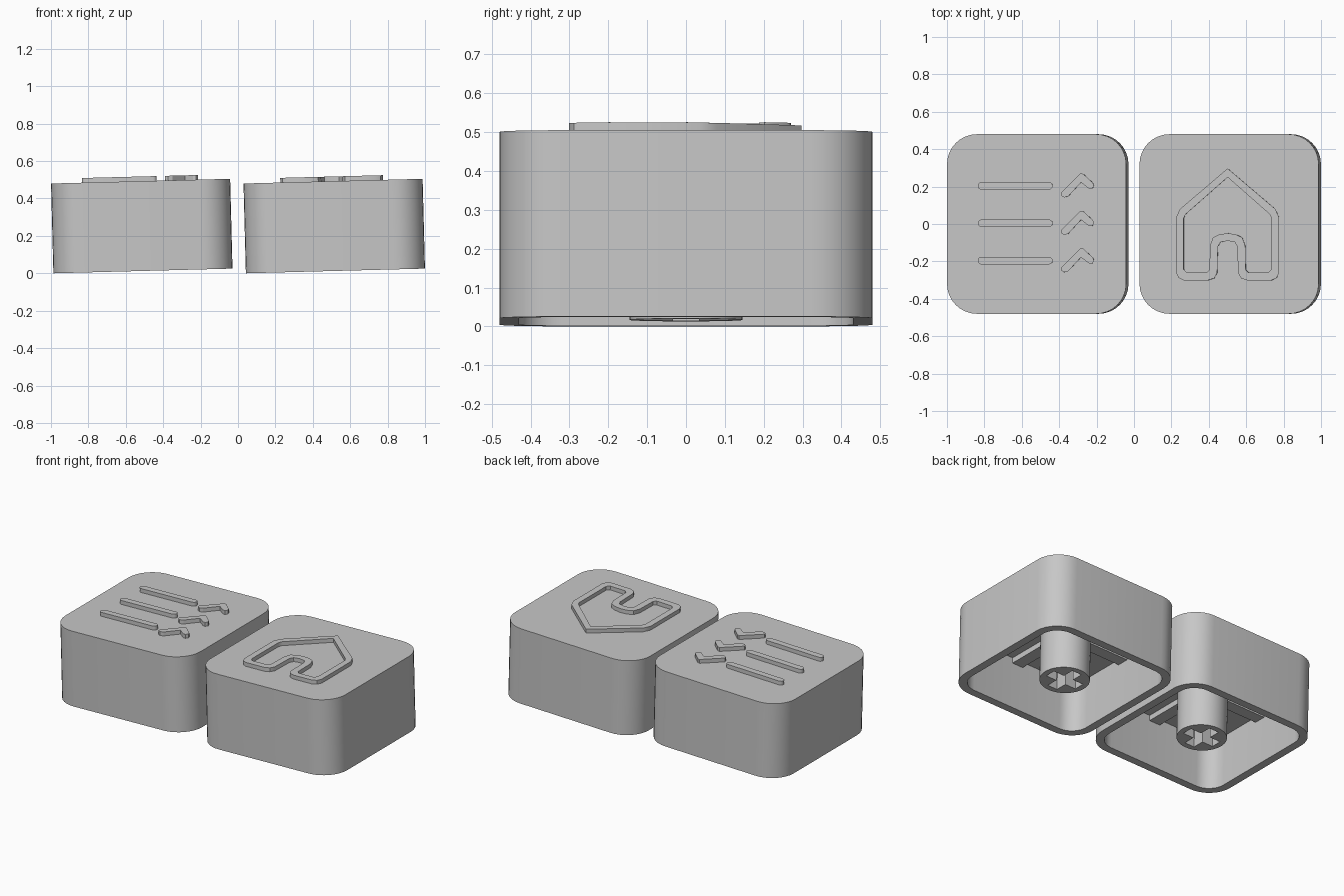
import bpy
import bmesh
from math import cos, sin, pi, radians
from mathutils import Matrix

cube = bpy.data.objects.get("Cube")
if cube:
    bpy.data.objects.remove(cube, do_unlink=True)

HALF_X, HALF_Y, HEIGHT = 0.479, 0.48, 0.48
WALL, CEILING, RIB_BOTTOM = 0.05, 0.33, 0.295
TILT = radians(-1.5)

grey = bpy.data.materials.new("grey plastic")
grey.use_nodes = True
colour = (0.57, 0.57, 0.57, 1)
grey.diffuse_color = colour
grey.node_tree.nodes["Principled BSDF"].inputs["Base Color"].default_value = colour


def rounded_rect(hx, hy, r, cx=0, cy=0, steps=8):
    pts = []
    for q, (sx, sy) in enumerate([(1, 1), (-1, 1), (-1, -1), (1, -1)]):
        for i in range(steps + 1):
            a = (q + i / steps) * pi / 2
            pts.append((cx + sx * (hx - r) + r * cos(a), cy + sy * (hy - r) + r * sin(a)))
    return pts


def rect(hx, hy):
    return [(hx, hy), (-hx, hy), (-hx, -hy), (hx, -hy)]


def mirrored(half):
    return half + [(-x, y) for x, y in reversed(half) if abs(x) > 1e-6]


def finish(obj, place):
    obj.data.materials.clear()
    obj.data.materials.append(grey)
    obj.matrix_world = place
    bpy.ops.object.select_all(action='DESELECT')
    obj.select_set(True)
    bpy.context.view_layer.objects.active = obj
    bpy.ops.object.shade_smooth_by_angle(angle=radians(30))


def plate(name, outlines, z0, z1, place):
    """Extrude flat outlines; an outline inside another becomes a hole."""
    curve = bpy.data.curves.new(name, 'CURVE')
    curve.dimensions = '2D'
    curve.fill_mode = 'BOTH'
    curve.extrude = (z1 - z0) / 2
    for pts in outlines:
        spline = curve.splines.new('POLY')
        spline.points.add(len(pts) - 1)
        for p, (x, y) in zip(spline.points, pts):
            p.co = (x, y, 0, 1)
        spline.use_cyclic_u = True
    obj = bpy.data.objects.new(name, curve)
    bpy.context.collection.objects.link(obj)
    bpy.ops.object.select_all(action='DESELECT')
    obj.select_set(True)
    bpy.context.view_layer.objects.active = obj
    bpy.ops.object.convert(target='MESH')
    obj = bpy.context.view_layer.objects.active
    bm = bmesh.new()
    bm.from_mesh(obj.data)
    bmesh.ops.translate(bm, verts=bm.verts, vec=(0, 0, (z0 + z1) / 2))
    bmesh.ops.remove_doubles(bm, verts=bm.verts, dist=1e-5)
    bmesh.ops.recalc_face_normals(bm, faces=bm.faces)
    bm.to_mesh(obj.data)
    bm.free()
    finish(obj, place)


def shell(name, place):
    """Hollow cap: ceiling, inner wall, rim, outer wall and top."""
    outer = rounded_rect(HALF_X, HALF_Y, 0.16)
    inner = rounded_rect(HALF_X - WALL, HALF_Y - WALL, 0.11)
    bm = bmesh.new()
    loops = [[bm.verts.new((x, y, z)) for x, y in pts]
             for pts, z in ((inner, CEILING), (inner, 0), (outer, 0), (outer, HEIGHT))]
    for a, b in zip(loops, loops[1:]):
        for i in range(len(a)):
            j = (i + 1) % len(a)
            bm.faces.new((a[i], a[j], b[j], b[i]))
    bm.faces.new(loops[0])
    bm.faces.new(loops[-1])
    bmesh.ops.recalc_face_normals(bm, faces=bm.faces)
    mesh = bpy.data.meshes.new(name)
    bm.to_mesh(mesh)
    bm.free()
    obj = bpy.data.objects.new(name, mesh)
    bpy.context.collection.objects.link(obj)
    finish(obj, place)


def keycap(side, x):
    place = (Matrix.Translation((x, 0, HEIGHT / 2 + 0.0125))
             @ Matrix.Rotation(TILT, 4, 'Y')
             @ Matrix.Translation((0, 0, -HEIGHT / 2)))
    shell(side + "_cap_shell", place)
    # Stem with a cross-shaped socket
    w, l = 0.034, 0.109
    half = [(l, -w), (l, w), (w, w), (w, l), (-w, l), (-w, w), (-l, w)]
    cross = half + [(-l, -w), (-w, -w), (-w, -l), (w, -l), (w, -w)]
    circle = [(0.145 * cos(a), 0.145 * sin(a)) for a in (i * pi / 24 for i in range(48))]
    plate(side + "_stem", [circle, cross], 0.004, CEILING + 0.005, place)
    # Crossing ribs under the ceiling
    reach = HALF_X - WALL + 0.01
    plate(side + "_rib_across", [rect(reach, 0.038)], RIB_BOTTOM, CEILING + 0.01, place)
    plate(side + "_rib_along", [rect(0.038, reach)], RIB_BOTTOM, CEILING + 0.01, place)
    return place


right_place = keycap("right", -0.5145)
left_place = keycap("left", 0.5145)
Z0, Z1 = HEIGHT - 0.005, HEIGHT + 0.025

# Raised list symbol: three bars, each with a tick
tick = [(0.13, -0.045), (0.235, 0.06), (0.25, 0.058), (0.302, 0.01), (0.308, -0.008),
        (0.296, -0.022), (0.28, -0.02), (0.238, 0.012), (0.17, -0.062), (0.148, -0.068), (0.132, -0.058)]
for i, y in enumerate((0.204, 0.004, -0.196)):
    plate(f"list_bar_{i + 1}", [rounded_rect(0.2, 0.02, 0.0199, -0.114, y, 4)], Z0, Z1, right_place)
    plate(f"list_tick_{i + 1}", [[(px, py + y + 0.006) for px, py in tick]], Z0, Z1, right_place)

# Raised house outline with a doorway
house_outer = [(0, 0.297), (0.255, 0.08), (0.275, 0.035), (0.275, -0.26), (0.262, -0.288), (0.235, -0.301),
               (0.105, -0.301), (0.072, -0.29), (0.056, -0.262), (0.052, -0.12), (0.038, -0.097), (0, -0.09)]
house_inner = [(0, 0.25), (0.225, 0.052), (0.235, 0.03), (0.235, -0.242), (0.218, -0.26), (0.112, -0.26),
               (0.097, -0.245), (0.094, -0.115), (0.078, -0.072), (0.045, -0.056), (0, -0.049)]
plate("house_outline", [mirrored(house_outer), mirrored(house_inner)], Z0, Z1,
      left_place @ Matrix.Translation((-0.007, 0, 0)))
